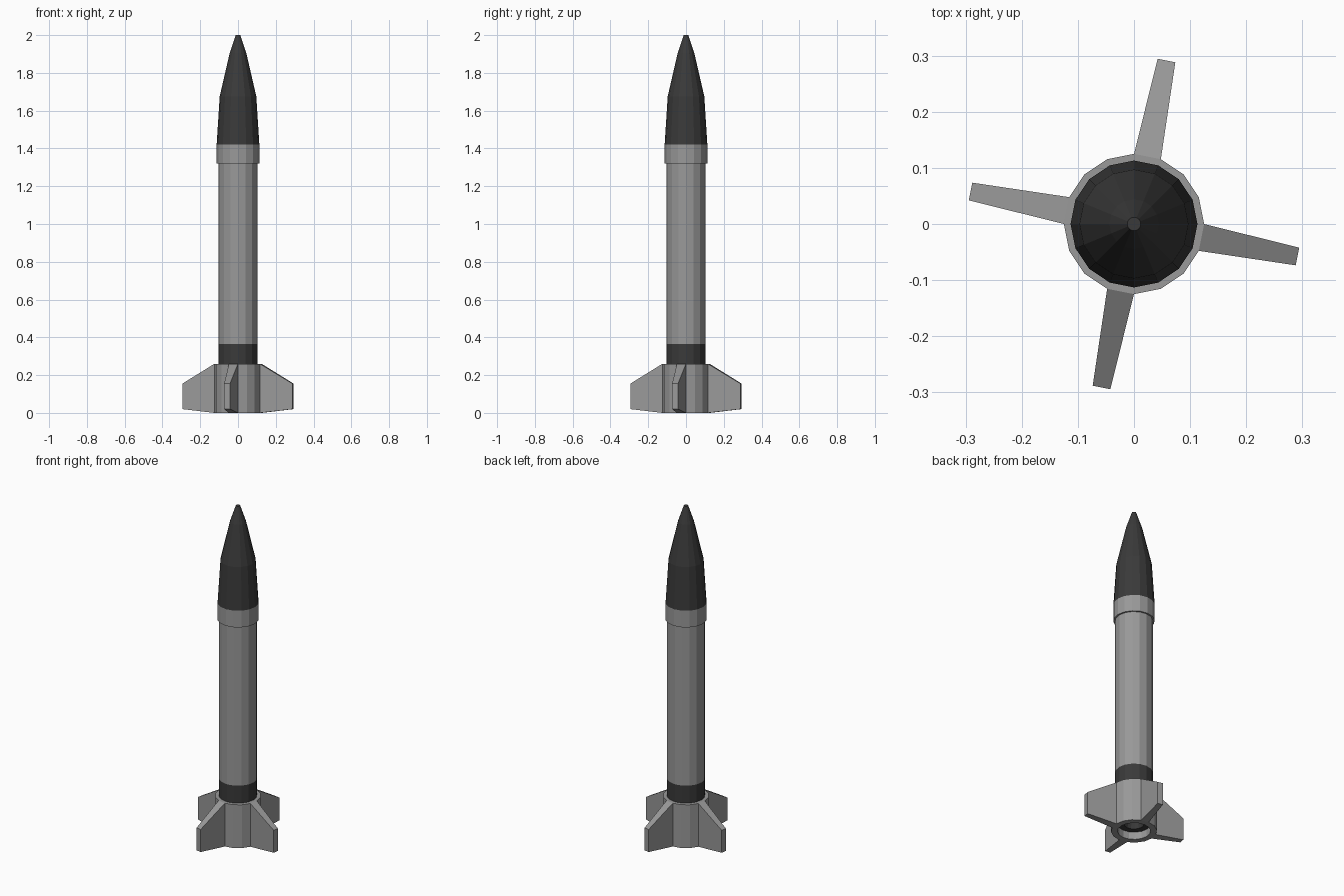
import bpy, bmesh, math

if "Cube" in bpy.data.objects:
    bpy.data.objects.remove(bpy.data.objects["Cube"])

SIDES = 16


def material(name, v):
    m = bpy.data.materials.new(name)
    m.diffuse_color = (v, v, v, 1)
    m.use_nodes = True
    m.node_tree.nodes["Principled BSDF"].inputs["Base Color"].default_value = m.diffuse_color
    return m


GREY = material("mid grey", 0.32)
DARK = material("charcoal", 0.042)


def finish(bm, name, mat):
    bmesh.ops.recalc_face_normals(bm, faces=bm.faces[:])
    mesh = bpy.data.meshes.new(name)
    bm.to_mesh(mesh)
    bm.free()
    mesh.materials.append(mat)
    ob = bpy.data.objects.new(name, mesh)
    bpy.context.collection.objects.link(ob)
    return ob


def lathe(name, profile, mat, cap_start=False, cap_end=False, closed=False):
    """Revolve (radius, z) points into a flat-sided shell."""
    bm = bmesh.new()
    rings = []
    for r, z in profile:
        rings.append([bm.verts.new((r * math.cos(2 * math.pi * i / SIDES),
                                    r * math.sin(2 * math.pi * i / SIDES), z))
                      for i in range(SIDES)])
    pairs = list(zip(rings, rings[1:]))
    if closed:
        pairs.append((rings[-1], rings[0]))
    for a, b in pairs:
        for i in range(SIDES):
            j = (i + 1) % SIDES
            bm.faces.new((a[i], a[j], b[j], b[i]))
    if cap_start:
        bm.faces.new(rings[0])
    if cap_end:
        bm.faces.new(rings[-1])
    return finish(bm, name, mat)


# Nose cone
lathe("nose_cone", [(0.113, 1.42), (0.097, 1.675), (0.044, 1.905), (0.012, 2.0)],
      DARK, cap_start=True, cap_end=True)

# Collar under the nose
lathe("nose_collar", [(0.103, 1.32), (0.113, 1.32), (0.113, 1.42), (0.103, 1.42)],
      GREY, closed=True)

# Main tube and dark lower band
lathe("body_tube", [(0.104, 0.365), (0.104, 1.415)], GREY, cap_start=True, cap_end=True)
lathe("lower_band", [(0.104, 0.25), (0.104, 0.365)], DARK, cap_start=True, cap_end=True)

# Hollow tail ring carrying the fins
R = 0.125
lathe("tail_ring", [(0.09, 0.045), (0.09, 0.0), (R, 0.0), (R, 0.26), (0.10, 0.26)], GREY)

# Recessed motor plate with nozzle hole
lathe("motor_nozzle", [(0.09, 0.045), (0.055, 0.045), (0.045, 0.08)], DARK, cap_end=True)

# Four fins, each grown outward from one side of the tail ring
for k in range(4):
    a0 = -2 * math.pi / SIDES + k * math.pi / 2
    a1 = k * math.pi / 2
    mid = (a0 + a1) / 2
    nx, ny = math.cos(mid), math.sin(mid)
    bm = bmesh.new()
    sides = []
    for s, a in ((-1, a0), (1, a1)):
        root = (R * math.cos(a), R * math.sin(a))
        tip = (0.297 * nx - s * 0.016 * ny, 0.297 * ny + s * 0.016 * nx)
        sides.append([bm.verts.new((*p, z)) for p, z in
                      ((root, 0.0), (tip, 0.02), (tip, 0.155), (root, 0.26))])
    a, b = sides
    bm.faces.new(a)
    bm.faces.new(b[::-1])
    for i in range(4):
        j = (i + 1) % 4
        bm.faces.new((a[i], b[i], b[j], a[j]))
    finish(bm, "fin_%d" % (k + 1), GREY)
